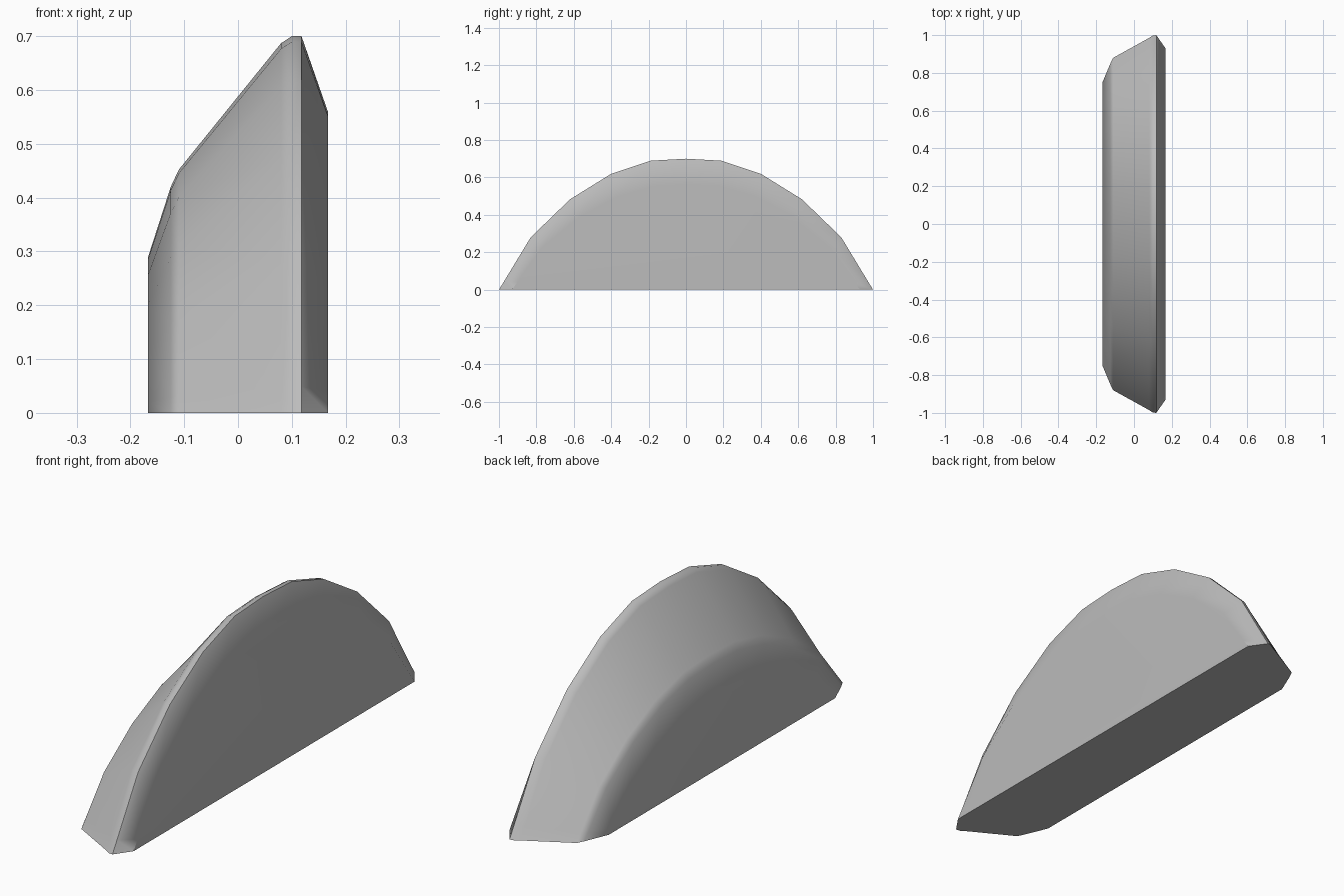
import bpy
import bmesh
import math

if "Cube" in bpy.data.objects:
    bpy.data.objects.remove(bpy.data.objects["Cube"], do_unlink=True)

# Single flat colour
grey = bpy.data.materials.new("light_grey")
grey.use_nodes = True
colour = (0.5, 0.5, 0.5, 1)
grey.diffuse_color = colour
grey.node_tree.nodes["Principled BSDF"].inputs["Base Color"].default_value = colour

# Half of the arch outline, scaled to unit half-width and height
half_arch = [(1, 0), (0.97, 0.07), (0.83, 0.4), (0.62, 0.69),
             (0.4, 0.885), (0.19, 0.985), (0, 1)]
arch = half_arch + [(-y, z) for y, z in reversed(half_arch[:-1])]

# Sections along the thickness: x, half-width, height
sections = [(-0.167, 0.75, 0.29), (-0.125, 0.85, 0.42), (-0.11, 0.88, 0.452),
            (0.08, 0.985, 0.687), (0.1, 0.998, 0.7), (0.118, 1.0, 0.7),
            (0.167, 0.93, 0.56)]

# Loft the sections into a closed half-disc wedge
bm = bmesh.new()
rings = [[bm.verts.new((x, w * y, h * z)) for y, z in arch]
         for x, w, h in sections]
for a, b in zip(rings, rings[1:]):
    for i in range(len(arch) - 1):
        bm.faces.new((a[i], a[i + 1], b[i + 1], b[i]))
bm.faces.new(rings[0])
bm.faces.new(rings[-1])
bm.faces.new([r[0] for r in rings] + [r[-1] for r in reversed(rings)])
bmesh.ops.recalc_face_normals(bm, faces=bm.faces)
mesh = bpy.data.meshes.new("arched_wedge")
bm.to_mesh(mesh)
bm.free()
mesh.materials.append(grey)

wedge = bpy.data.objects.new("arched_wedge", mesh)
bpy.context.collection.objects.link(wedge)
bpy.ops.object.select_all(action="DESELECT")
wedge.select_set(True)
bpy.context.view_layer.objects.active = wedge

# Smooth shading, with crisp rim and flat sides
bpy.ops.object.shade_smooth_by_angle(angle=math.radians(35))
weighted = wedge.modifiers.new("flat_sides", "WEIGHTED_NORMAL")
weighted.keep_sharp = True
